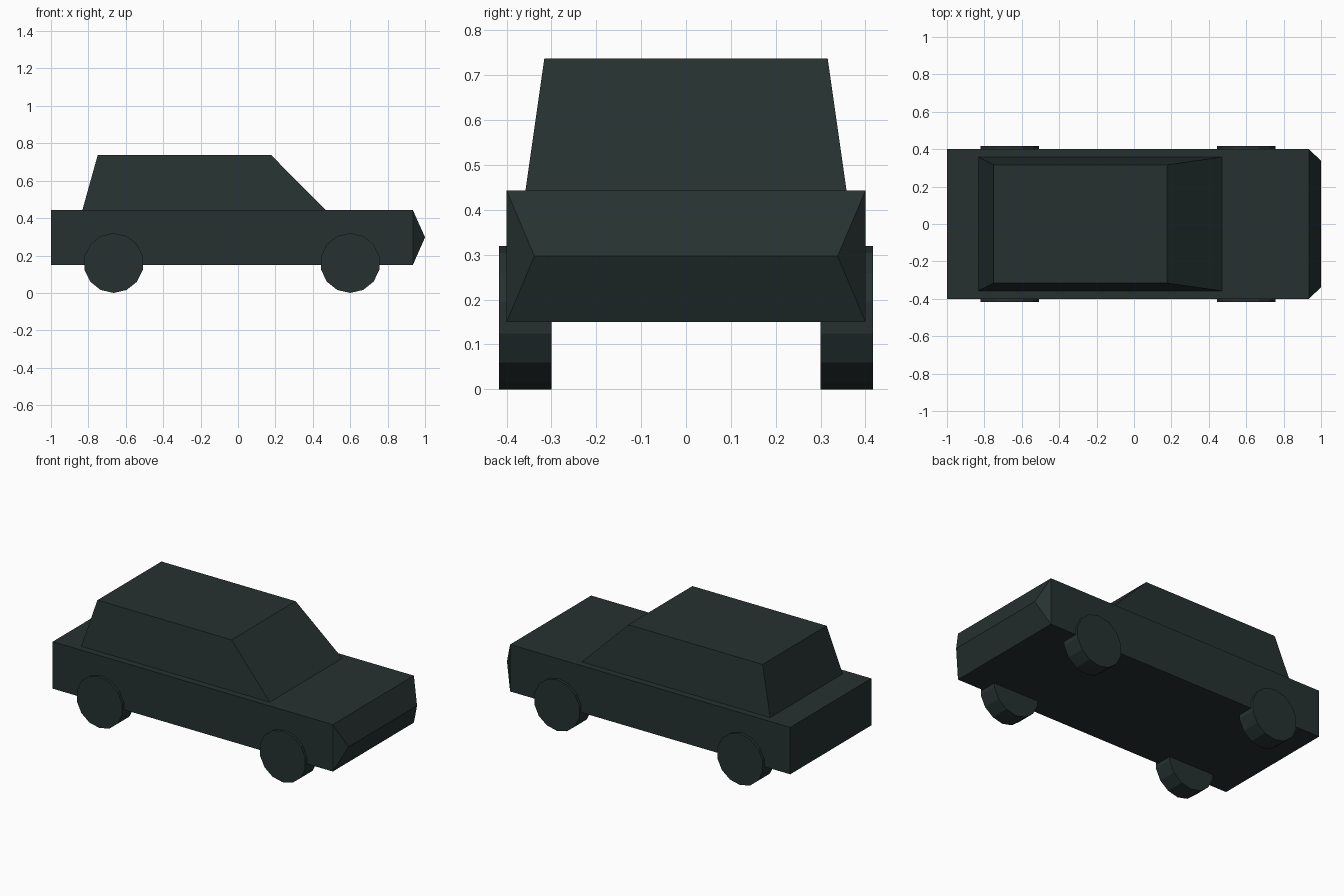
import bpy, bmesh, math

if "Cube" in bpy.data.objects:
    bpy.data.objects.remove(bpy.data.objects["Cube"])

paint = bpy.data.materials.new("dark green grey")
paint.diffuse_color = (0.019, 0.031, 0.030, 1)
paint.use_nodes = True
paint.node_tree.nodes["Principled BSDF"].inputs["Base Color"].default_value = paint.diffuse_color


def loft(name, rings):
    """Skin a closed solid through matching rings of points."""
    bm = bmesh.new()
    loops = [[bm.verts.new(p) for p in ring] for ring in rings]
    n = len(rings[0])
    for a, b in zip(loops, loops[1:]):
        for i in range(n):
            j = (i + 1) % n
            bm.faces.new((a[i], a[j], b[j], b[i]))
    bm.faces.new(loops[0])
    bm.faces.new(loops[-1])
    bmesh.ops.recalc_face_normals(bm, faces=bm.faces)
    mesh = bpy.data.meshes.new(name)
    bm.to_mesh(mesh)
    bm.free()
    mesh.materials.append(paint)
    obj = bpy.data.objects.new(name, mesh)
    bpy.context.collection.objects.link(obj)
    return obj


def rect(x0, x1, w, z):
    return [(x0, -w, z), (x1, -w, z), (x1, w, z), (x0, w, z)]


# Lower body with a wedge nose: the front face is split and its ridge pulled out
LOW, DECK, MID = 0.15, 0.443, 0.297
body = loft("body", [rect(-1, 0.935, 0.4, LOW), rect(-1, 0.935, 0.4, DECK)])
bm = bmesh.new()
bm.from_mesh(body.data)
bm.faces.ensure_lookup_table()
front = max(bm.faces, key=lambda f: f.calc_center_median().x)
corners = {(v.co.y > 0, v.co.z > MID): v for v in front.verts}
bm.faces.remove(front)
left, right = bm.verts.new((1, -0.338, MID)), bm.verts.new((1, 0.338, MID))
for up in (False, True):
    bm.faces.new((corners[False, up], corners[True, up], right, left))
for side, tip in ((False, left), (True, right)):
    bm.faces.new((corners[side, False], corners[side, True], tip))
bmesh.ops.recalc_face_normals(bm, faces=bm.faces)
bm.to_mesh(body.data)
bm.free()

# Tapered cabin
loft("cabin", [rect(-0.832, 0.47, 0.358, DECK), rect(-0.75, 0.177, 0.316, 0.737)])

# Four fourteen-sided wheels with a point at the bottom
R, SIDES = 0.16, 14
for end, x in (("rear", -0.665), ("front", 0.6)):
    for side, s in (("right", -1), ("left", 1)):
        rings = [[(x + R * math.sin(2 * math.pi * i / SIDES), s * y,
                   R - R * math.cos(2 * math.pi * i / SIDES)) for i in range(SIDES)]
                 for y in (0.3, 0.417)]
        loft(f"{end}_{side}_wheel", rings)
